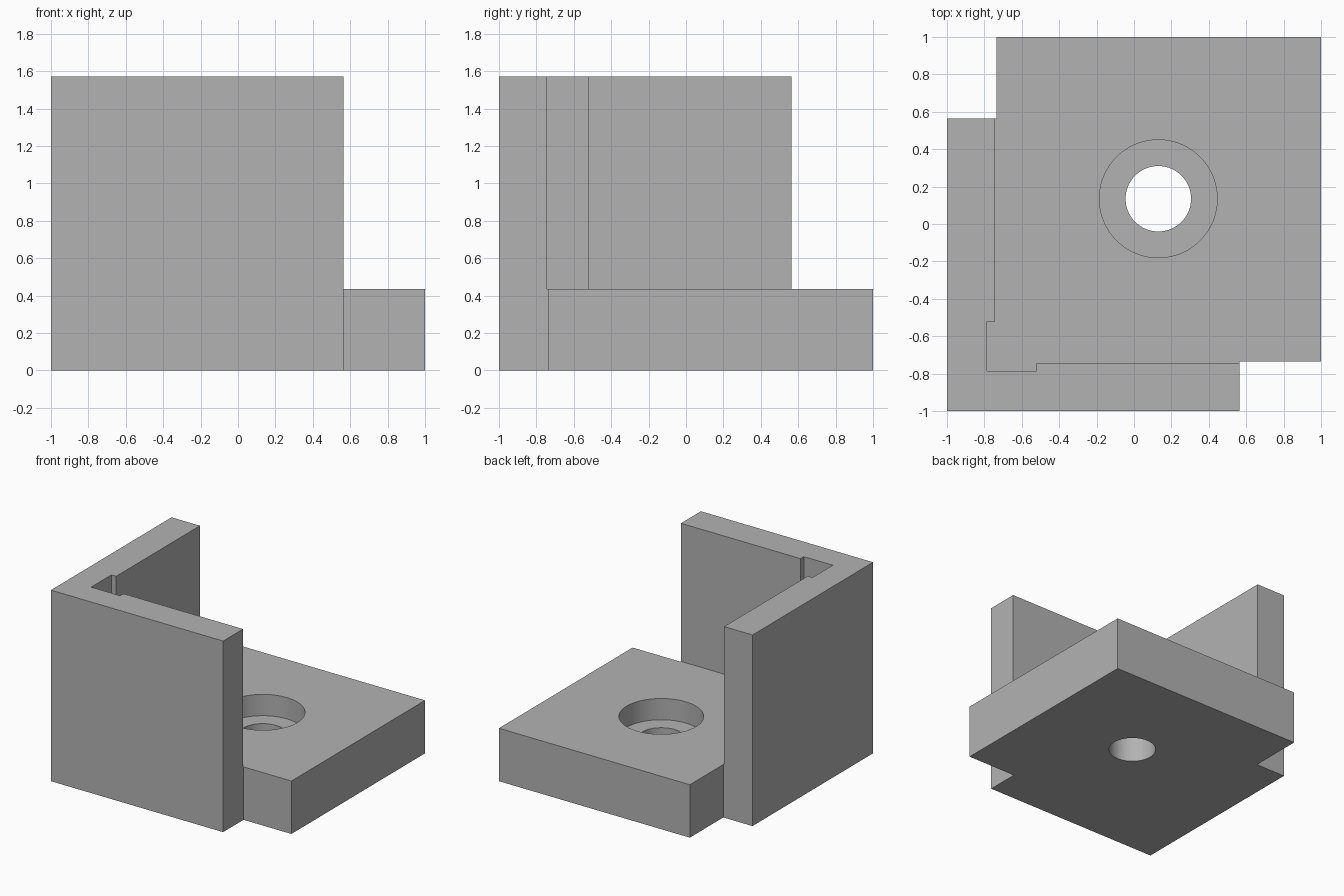
import bpy, bmesh
from mathutils import Vector

cube = bpy.data.objects.get("Cube")
if cube:
    bpy.data.objects.remove(cube, do_unlink=True)

BASE_TOP, WALL_TOP = 0.435, 1.57
HOLE = (0.13, 0.135)

grey = bpy.data.materials.new("plain grey")
grey.use_nodes = True
grey.diffuse_color = (0.45, 0.45, 0.45, 1)
grey.node_tree.nodes["Principled BSDF"].inputs["Base Color"].default_value = grey.diffuse_color


def prism(name, outline, z0, z1):
    """Extrude a flat outline from z0 up to z1."""
    bm = bmesh.new()
    face = bm.faces.new([bm.verts.new((x, y, z0)) for x, y in outline])
    grown = bmesh.ops.extrude_face_region(bm, geom=[face])["geom"]
    top = [v for v in grown if isinstance(v, bmesh.types.BMVert)]
    bmesh.ops.translate(bm, verts=top, vec=Vector((0, 0, z1 - z0)))
    bmesh.ops.recalc_face_normals(bm, faces=bm.faces)
    mesh = bpy.data.meshes.new(name)
    bm.to_mesh(mesh)
    bm.free()
    mesh.materials.append(grey)
    obj = bpy.data.objects.new(name, mesh)
    bpy.context.collection.objects.link(obj)
    return obj


def cylinder(name, radius, z0, z1):
    bpy.ops.mesh.primitive_cylinder_add(vertices=96, radius=radius, depth=z1 - z0,
                                        location=(*HOLE, (z0 + z1) / 2))
    obj = bpy.context.object
    obj.name = name
    obj.data.materials.append(grey)
    return obj


# Bracket: full footprint with two notched corners
bracket = prism("corner_bracket", [
    (-1, -1), (0.565, -1), (0.565, -0.735), (1, -0.735),
    (1, 1), (-0.735, 1), (-0.735, 0.565), (-1, 0.565)], 0, WALL_TOP)

# Open space above the base, with the square relief in the inner corner
wall, relief, end, far = -0.742, -0.785, -0.522, 1.3
cutters = [
    prism("inner_space_cutter", [
        (wall, far), (wall, end), (relief, end), (relief, relief),
        (end, relief), (end, wall), (far, wall), (far, far)], BASE_TOP, WALL_TOP + 0.2),
    # Counterbored screw hole
    cylinder("counterbore_cutter", 0.315, BASE_TOP - 0.175, BASE_TOP + 0.1),
    cylinder("screw_hole_cutter", 0.175, -0.1, BASE_TOP + 0.1),
]
for cutter in cutters:
    mod = bracket.modifiers.new(cutter.name, "BOOLEAN")
    mod.operation, mod.solver, mod.object = "DIFFERENCE", "EXACT", cutter

bpy.ops.object.select_all(action="DESELECT")
bpy.context.view_layer.objects.active = bracket
bracket.select_set(True)
for cutter in cutters:
    bpy.ops.object.modifier_apply(modifier=cutter.name)
    bpy.data.objects.remove(cutter, do_unlink=True)

# Smooth hole walls, sharp edges elsewhere
bpy.ops.object.shade_smooth_by_angle(angle=0.5)
